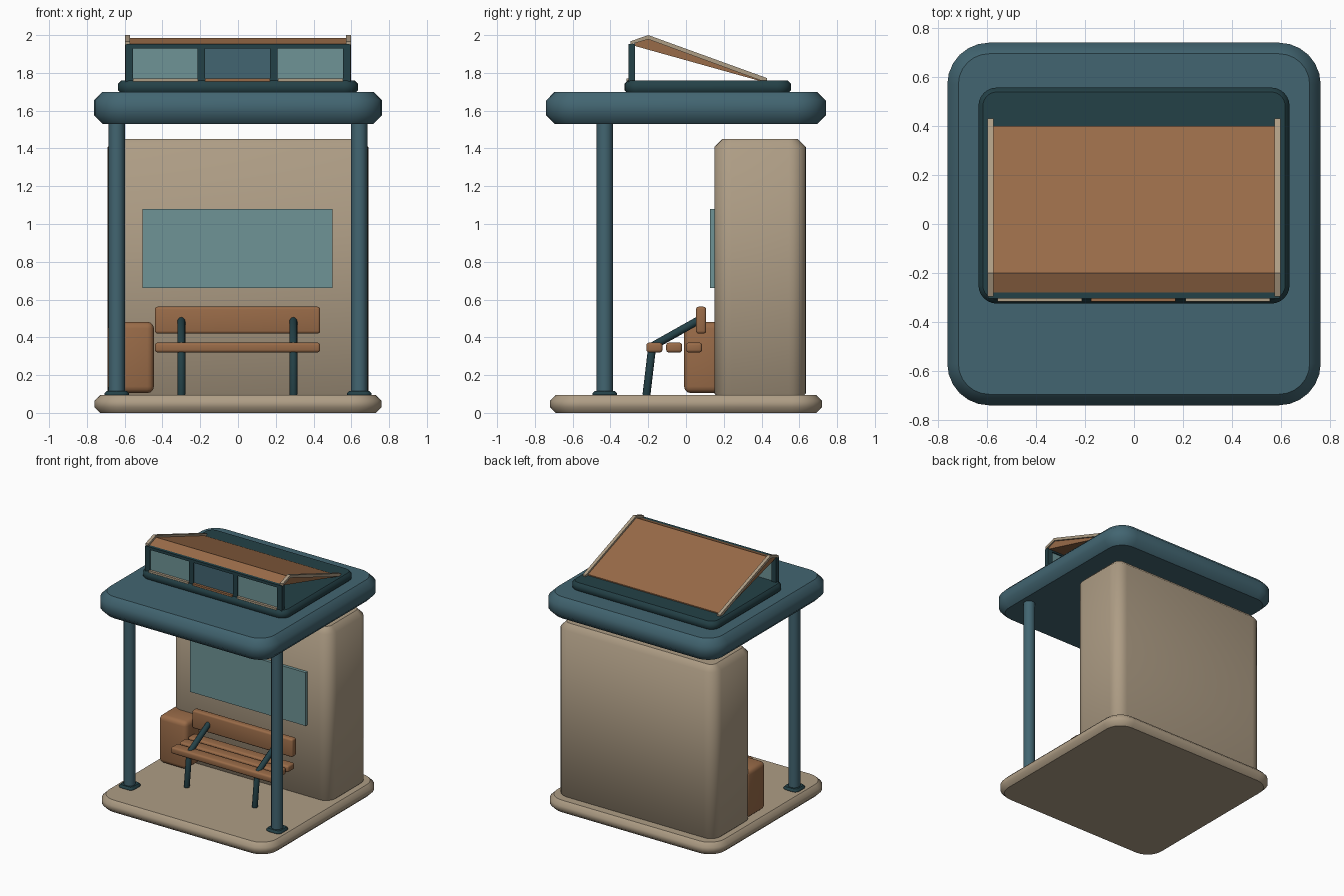
import bpy, bmesh, math
from mathutils import Vector

cube = bpy.data.objects.get("Cube")
if cube:
    bpy.data.objects.remove(cube, do_unlink=True)


def material(name, r, g, b):
    lin = [((c / 255 + 0.055) / 1.055) ** 2.4 for c in (r, g, b)]
    m = bpy.data.materials.new(name)
    m.use_nodes = True
    m.diffuse_color = (*lin, 1)
    m.node_tree.nodes["Principled BSDF"].inputs["Base Color"].default_value = (*lin, 1)
    return m


TAN = material("tan_plaster", 174, 157, 133)
TEAL = material("teal_paint", 66, 101, 113)
DARK = material("dark_teal_metal", 36, 65, 71)
WOOD = material("brown_wood", 153, 107, 72)
GLASS = material("pale_glass", 110, 148, 150)


def add_object(name, bm, mat):
    bmesh.ops.recalc_face_normals(bm, faces=bm.faces)
    mesh = bpy.data.meshes.new(name)
    bm.to_mesh(mesh)
    bm.free()
    mesh.materials.append(mat)
    ob = bpy.data.objects.new(name, mesh)
    bpy.context.collection.objects.link(ob)
    return ob


def slab(name, x, y, z, radius, chamfer, mat, steps=6):
    """Rounded rectangle prism with chamfered rims and crisp flat caps."""
    bm = bmesh.new()
    rings = []
    for inset, height in ((chamfer, z[0]), (0, z[0] + chamfer),
                          (0, z[1] - chamfer), (chamfer, z[1])):
        ring = []
        r = radius - inset
        centres = ((x[1] - radius, y[1] - radius), (x[0] + radius, y[1] - radius),
                   (x[0] + radius, y[0] + radius), (x[1] - radius, y[0] + radius))
        for quarter, (cx, cy) in enumerate(centres):
            for i in range(steps + 1):
                a = (quarter + i / steps) * math.pi / 2
                ring.append(bm.verts.new((cx + r * math.cos(a), cy + r * math.sin(a), height)))
        rings.append(ring)
    n = len(rings[0])
    for low, high in zip(rings, rings[1:]):
        for i in range(n):
            j = (i + 1) % n
            bm.faces.new((low[i], low[j], high[j], high[i])).smooth = True
    for ring in (rings[0], rings[-1]):
        for e in bm.faces.new(ring).edges:
            e.smooth = False
    return add_object(name, bm, mat)


def box(name, x, y, z, mat, bevel=0.0):
    bm = bmesh.new()
    bmesh.ops.create_cube(bm, size=1)
    for v in bm.verts:
        v.co = [(lo + hi) / 2 + c * (hi - lo) for c, (lo, hi) in zip(v.co, (x, y, z))]
    if bevel:
        bmesh.ops.bevel(bm, geom=bm.edges[:], offset=bevel, segments=3,
                        profile=0.5, affect='EDGES')
    ob = add_object(name, bm, mat)
    if bevel:
        smooth(ob)
    return ob


def smooth(ob, angle=35):
    bpy.ops.object.select_all(action='DESELECT')
    ob.select_set(True)
    bpy.context.view_layer.objects.active = ob
    bpy.ops.object.shade_smooth_by_angle(angle=math.radians(angle))


def extrude_x(name, profile, x, mat):
    """Extrude a (y, z) outline between two x positions."""
    bm = bmesh.new()
    face = bm.faces.new([bm.verts.new((x[0], py, pz)) for py, pz in profile])
    new = bmesh.ops.extrude_face_region(bm, geom=[face])["geom"]
    bmesh.ops.translate(bm, vec=Vector((x[1] - x[0], 0, 0)),
                        verts=[g for g in new if isinstance(g, bmesh.types.BMVert)])
    return add_object(name, bm, mat)


def rod(name, start, end, radius, mat, sides=12, rim=0.0):
    """Cylinder between two points, optionally with softened ends."""
    a, b = Vector(start), Vector(end)
    bm = bmesh.new()
    bmesh.ops.create_cone(bm, cap_ends=True, segments=sides, radius1=radius,
                          radius2=radius, depth=(b - a).length)
    if rim:
        edges = [e for e in bm.edges if abs(e.verts[0].co.z - e.verts[1].co.z) < 1e-5]
        bmesh.ops.bevel(bm, geom=edges, offset=rim, segments=2, profile=0.5, affect='EDGES')
    rot = (b - a).to_track_quat('Z', 'Y')
    for v in bm.verts:
        v.co = rot @ v.co + (a + b) / 2
    ob = add_object(name, bm, mat)
    smooth(ob)
    return ob


# Floor, rear block and main roof
slab("floor_slab", (-0.76, 0.76), (-0.72, 0.72), (0, 0.095), 0.16, 0.03, TAN)
slab("rear_block", (-0.69, 0.69), (0.15, 0.635), (0.06, 1.45), 0.09, 0.043, TAN)
slab("main_roof", (-0.762, 0.762), (-0.74, 0.74), (1.53, 1.70), 0.17, 0.045, TEAL)
box("wall_window", (-0.505, 0.5), (0.127, 0.17), (0.66, 1.08), GLASS)

# Front columns with foot plates
for side, sx in (("right", -1), ("left", 1)):
    cx = sx * 0.642
    rod("column_" + side, (cx, -0.43, 0.05), (cx, -0.43, 1.56), 0.043, TEAL)
    slab("column_foot_" + side, (cx - 0.065, cx + 0.065), (-0.495, -0.365),
         (0.085, 0.115), 0.035, 0.012, DARK, steps=3)

# Bench
for i, y in enumerate((-0.21, -0.105, 0.0)):
    box(f"seat_slat_{i + 1}", (-0.44, 0.435), (y, y + 0.085), (0.32, 0.372), WOOD, 0.014)
box("bench_back", (-0.44, 0.435), (0.053, 0.107), (0.42, 0.562), WOOD, 0.014)
for side, x in (("right", -0.3), ("left", 0.293)):
    rod("bench_leg_" + side, (x, -0.21, 0.09), (x, -0.178, 0.36), 0.021, DARK, rim=0.008)
    rod("bench_arm_" + side, (x, -0.192, 0.345), (x, 0.075, 0.495), 0.021, DARK, rim=0.008)

# Bin beside the bench
box("litter_bin", (-0.69, -0.445), (-0.01, 0.23), (0.105, 0.482), WOOD, 0.035)

# Raised roof light: curb, sloping lid and side trims
slab("roof_light_curb", (-0.635, 0.635), (-0.325, 0.557), (1.69, 1.76), 0.075, 0.018, DARK)
extrude_x("roof_light_lid", [(-0.29, 1.948), (-0.2, 1.984), (0.40, 1.768), (0.40, 1.755)],
          (-0.585, 0.585), WOOD)
trim = [(-0.295, 1.95), (-0.295, 1.967), (-0.2, 2.0), (0.43, 1.772),
        (0.43, 1.758), (0.40, 1.758), (-0.2, 1.978)]
for side, x in (("right", -0.598), ("left", 0.573)):
    extrude_x("lid_trim_" + side, trim, (x, x + 0.025), TAN)

# Roof light front: frame, panes and sills
for i, x in enumerate((-0.575, -0.195, 0.19, 0.575)):
    box(f"light_post_{i + 1}", (x - 0.02, x + 0.02), (-0.305, -0.27), (1.75, 1.95), DARK)
box("light_top_rail", (-0.59, 0.59), (-0.305, -0.27), (1.93, 1.952), DARK)
for i, (x, mat) in enumerate(((-0.385, GLASS), (-0.003, TEAL), (0.383, GLASS))):
    box(f"light_pane_{i + 1}", (x - 0.18, x + 0.18), (-0.297, -0.28), (1.75, 1.935), mat)
    box(f"light_sill_{i + 1}", (x - 0.172, x + 0.172), (-0.316, -0.295), (1.755, 1.77),
        WOOD if mat is TEAL else TAN)
